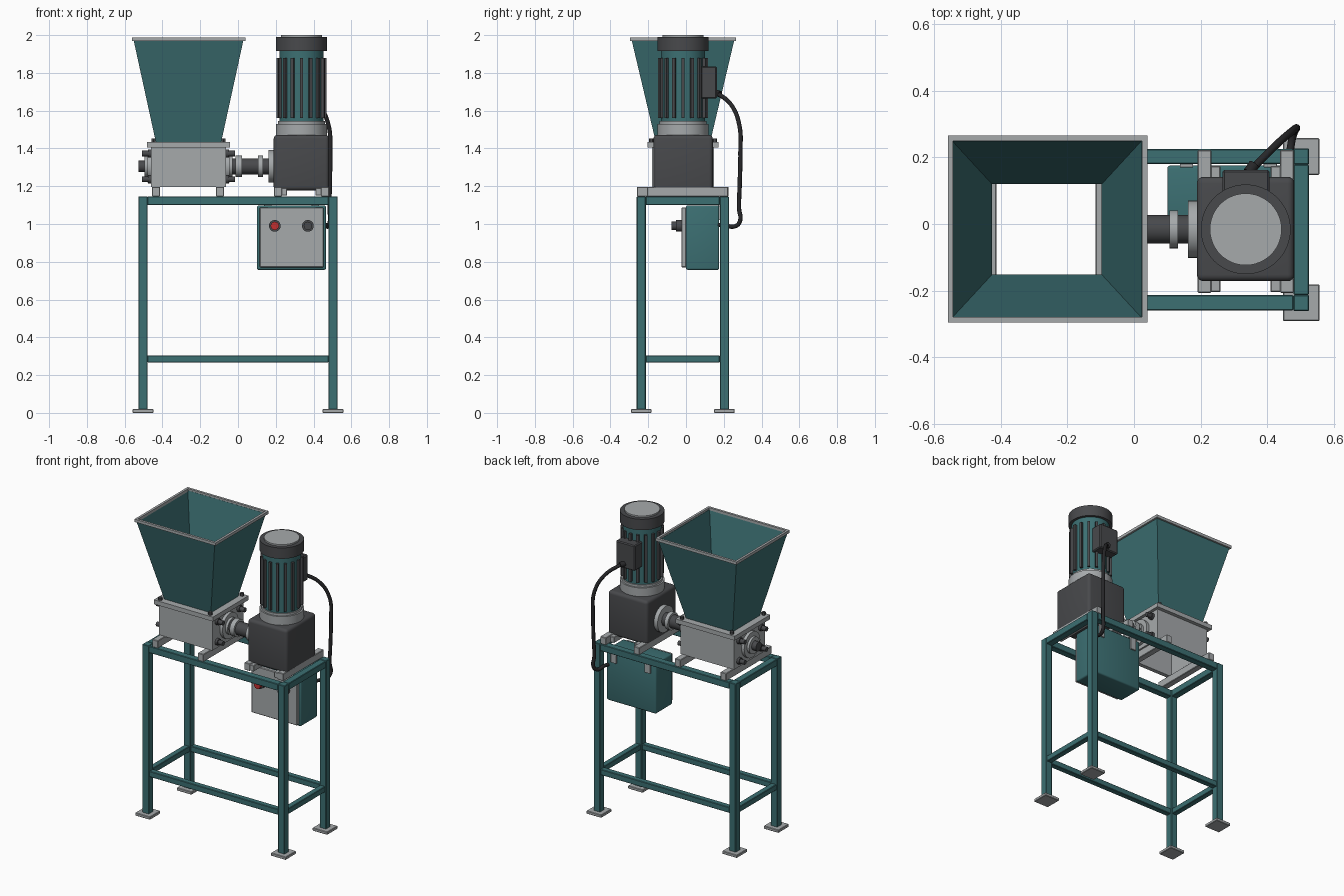
import bpy, bmesh, math
from mathutils import Vector

if "Cube" in bpy.data.objects:
    bpy.data.objects.remove(bpy.data.objects["Cube"])


def mat(name, r, g, b):
    m = bpy.data.materials.new(name)
    m.diffuse_color = (r, g, b, 1)
    m.use_nodes = True
    m.node_tree.nodes["Principled BSDF"].inputs["Base Color"].default_value = m.diffuse_color
    return m


TEAL = mat("teal_paint", 0.045, 0.16, 0.17)
DARK = mat("dark_iron", 0.065, 0.067, 0.072)
BLACK = mat("black_rubber", 0.02, 0.02, 0.022)
RED = mat("red_button", 0.55, 0.03, 0.03)
GREY = mat("bare_steel", 0.38, 0.40, 0.41)


def finish(name, bm, m, smooth=False):
    bmesh.ops.recalc_face_normals(bm, faces=bm.faces)
    me = bpy.data.meshes.new(name)
    bm.to_mesh(me)
    bm.free()
    me.materials.append(m)
    ob = bpy.data.objects.new(name, me)
    bpy.context.collection.objects.link(ob)
    if smooth:
        bpy.ops.object.select_all(action='DESELECT')
        ob.select_set(True)
        bpy.context.view_layer.objects.active = ob
        bpy.ops.object.shade_smooth_by_angle(angle=math.radians(35))
    return ob


def box(name, x0, x1, y0, y1, z0, z1, m=GREY, bevel=0.003, seg=1):
    bm = bmesh.new()
    bmesh.ops.create_cube(bm, size=1)
    for v in bm.verts:
        v.co = ((x0 + x1) / 2 + v.co.x * (x1 - x0), (y0 + y1) / 2 + v.co.y * (y1 - y0),
                (z0 + z1) / 2 + v.co.z * (z1 - z0))
    if bevel:
        bmesh.ops.bevel(bm, geom=bm.edges[:], offset=bevel, segments=seg, profile=0.5, affect='EDGES')
    return finish(name, bm, m, seg > 1)


def cyl(name, start, end, r, m=GREY, n=40):
    a, b = Vector(start), Vector(end)
    bm = bmesh.new()
    bmesh.ops.create_cone(bm, cap_ends=True, segments=n, radius1=r, radius2=r, depth=(b - a).length)
    rot = Vector((0, 0, 1)).rotation_difference(b - a).to_matrix()
    for v in bm.verts:
        v.co = rot @ v.co + (a + b) / 2
    return finish(name, bm, m, True)


def duct(name, cx, cy, rings, m):
    """Closed hollow rectangular loft; each ring is (half x, half y, z)."""
    bm = bmesh.new()
    loops = [[bm.verts.new((cx + sx * hx, cy + sy * hy, z))
              for sx, sy in ((-1, -1), (1, -1), (1, 1), (-1, 1))] for hx, hy, z in rings]
    for i, lo in enumerate(loops):
        nx = loops[(i + 1) % len(loops)]
        for k in range(4):
            j = (k + 1) % 4
            bm.faces.new((lo[k], lo[j], nx[j], nx[k]))
    return finish(name, bm, m)


def frame_ring(name, cx, cy, out, inn, z0, z1, m=GREY):
    duct(name, cx, cy, [(*out, z0), (*out, z1), (*inn, z1), (*inn, z0)], m)


# Stand: four legs, foot plates, upper and lower rails
LX, YF, YB, H = 0.503, -0.237, 0.203, 0.024
for sx, side in ((-1, "left"), (1, "right")):
    for y, fb in ((YF, "front"), (YB, "back")):
        x = sx * LX
        box(f"{fb}_{side}_leg", x - H, x + H, y - H, y + H, 0.015, 1.146, TEAL)
        box(f"{fb}_{side}_foot_plate", x - 0.055, x + 0.055, y - 0.055, y + 0.055, 0, 0.02)
    for nm, z0, z1, h in (("upper", 1.1, 1.145, 0.023), ("lower", 0.267, 0.305, 0.019)):
        box(f"{nm}_{side}_rail", sx * LX - h, sx * LX + h, YF + H, YB - H, z0, z1, TEAL)
for y, fb in ((YF, "front"), (YB, "back")):
    for nm, z0, z1, h in (("upper", 1.1, 1.145, 0.023), ("lower", 0.267, 0.305, 0.019)):
        box(f"{nm}_{fb}_rail", -LX + H, LX - H, y - h, y + h, z0, z1, TEAL)

# Cutting chamber: open box, top flange and mounting bars
CX, CY, SZ = -0.262, -0.016, 1.305
for x, nm in ((-0.434, "left"), (-0.095, "right")):
    box(f"chamber_{nm}_mount_bar", x - 0.021, x + 0.021, -0.26, 0.225, 1.146, 1.197)
frame_ring("chamber_walls", CX, CY, (0.198, 0.165), (0.168, 0.138), 1.195, 1.406)
frame_ring("chamber_flange", CX, CY, (0.219, 0.189), (0.165, 0.136), 1.405, 1.434)
for sx in (-1, 1):
    for sy in (-1, 1):
        x, y = CX + sx * 0.185, CY + sy * 0.168
        cyl("flange_bolt", (x, y, 1.43), (x, y, 1.452), 0.013, DARK, 6)

# Hopper with rim
duct("hopper", CX, CY, [(0.173, 0.144, 1.434), (0.291, 0.272, 1.975),
                        (0.284, 0.265, 1.975), (0.165, 0.136, 1.434)], TEAL)
frame_ring("hopper_rim", -0.26, -0.015, (0.3, 0.281), (0.284, 0.265), 1.969, 1.988)

# Bearing housings and side bolts on both chamber ends
for s, nm in ((-1, "left"), (1, "right")):
    e = CX + s * 0.196
    cyl(f"{nm}_bearing_flange", (e, CY, SZ), (e + s * 0.022, CY, SZ), 0.085)
    cyl(f"{nm}_bearing_housing", (e, CY, SZ), (e + s * 0.038, CY, SZ), 0.055)
    for sy in (-1, 1):
        for sz in (-1, 1):
            y, z = CY + sy * 0.115, SZ + sz * 0.068
            cyl(f"{nm}_side_bolt", (e, y, z), (e + s * 0.05, y, z), 0.015, DARK, 16)
            cyl(f"{nm}_side_washer", (e, y, z), (e + s * 0.018, y, z), 0.022, DARK, 16)
cyl("shaft_end", (-0.46, CY, SZ), (-0.528, CY, SZ), 0.03, DARK)

# Drive coupling
cyl("drive_shaft", (-0.066, CY, SZ), (0.17, CY, SZ), 0.043, DARK)
for x0, x1, r in ((-0.012, 0.02, 0.057), (0.107, 0.132, 0.057), (0.162, 0.195, 0.086)):
    cyl("coupling_collar", (x0, CY, SZ), (x1, CY, SZ), r)

# Gearbox on its bars and pads
MX, MY = 0.336, -0.016
for x in (0.212, 0.46):
    box("gearbox_mount_bar", x - 0.021, x + 0.021, -0.207, 0.222, 1.146, 1.195)
for x0, x1 in ((0.2, 0.26), (0.41, 0.472)):
    box("gearbox_pad", x0, x1, -0.205, 0.175, 1.15, 1.19)
box("gearbox", 0.189, 0.482, -0.172, 0.142, 1.178, 1.472, DARK, 0.02, 4)

# Motor: flange, body, fins, fan cover
for nm, z0, z1, r, m in (("motor_flange", 1.47, 1.53, 0.135, GREY), ("motor_body", 1.525, 1.92, 0.117, TEAL),
                         ("motor_neck_ring", 1.525, 1.545, 0.125, GREY),
                         ("fan_cover", 1.917, 1.99, 0.135, DARK), ("fan_cover_cap", 1.985, 2.0, 0.108, GREY)):
    cyl(nm, (MX, MY, z0), (MX, MY, z1), r, m, 48)
for i in range(16):
    a = math.tau * i / 16
    f = box("cooling_fin", 0.105, 0.132, -0.008, 0.008, 1.56, 1.88, DARK, 0)
    f.location = (MX, MY, 0)
    f.rotation_euler.z = a

# Terminal box and power cable
box("terminal_box", 0.266, 0.407, 0.08, 0.163, 1.665, 1.835, DARK, 0.006)
cyl("cable_gland", (0.345, 0.155, 1.695), (0.362, 0.18, 1.688), 0.017, BLACK, 20)
cu = bpy.data.curves.new("power_cable", 'CURVE')
cu.dimensions = '3D'
cu.bevel_depth = 0.0115
cu.bevel_resolution = 3
cu.resolution_u = 8
cu.use_fill_caps = True
pts = [(0.345, 0.155, 1.70), (0.43, 0.24, 1.63), (0.48, 0.283, 1.52), (0.488, 0.288, 1.38),
       (0.486, 0.284, 1.2), (0.484, 0.281, 1.08), (0.487, 0.287, 1.02), (0.478, 0.265, 0.99),
       (0.462, 0.19, 0.995), (0.445, 0.15, 0.995)]
sp = cu.splines.new('BEZIER')
sp.bezier_points.add(len(pts) - 1)
for bp, p in zip(sp.bezier_points, pts):
    bp.co = p
    bp.handle_left_type = bp.handle_right_type = 'AUTO'
cu.materials.append(BLACK)
bpy.context.collection.objects.link(bpy.data.objects.new("power_cable", cu))

# Control cabinet with door, hanger straps and buttons
box("control_cabinet", 0.1, 0.466, 0.0, 0.176, 0.757, 1.098, TEAL, 0.01, 3)
box("cabinet_door", 0.115, 0.453, -0.024, 0.002, 0.77, 1.088, GREY, 0.004)
for x in (0.158, 0.41):
    box("hanger_strap", x - 0.02, x + 0.02, 0.17, 0.184, 1.02, 1.13, GREY, 0.001)
for x, m, nm in ((0.195, RED, "stop"), (0.37, DARK, "start")):
    cyl(f"{nm}_button_collar", (x, -0.02, 0.99), (x, -0.052, 0.99), 0.031, DARK, 28)
    cyl(f"{nm}_button", (x, -0.05, 0.99), (x, -0.077, 0.99), 0.022, m, 28)
